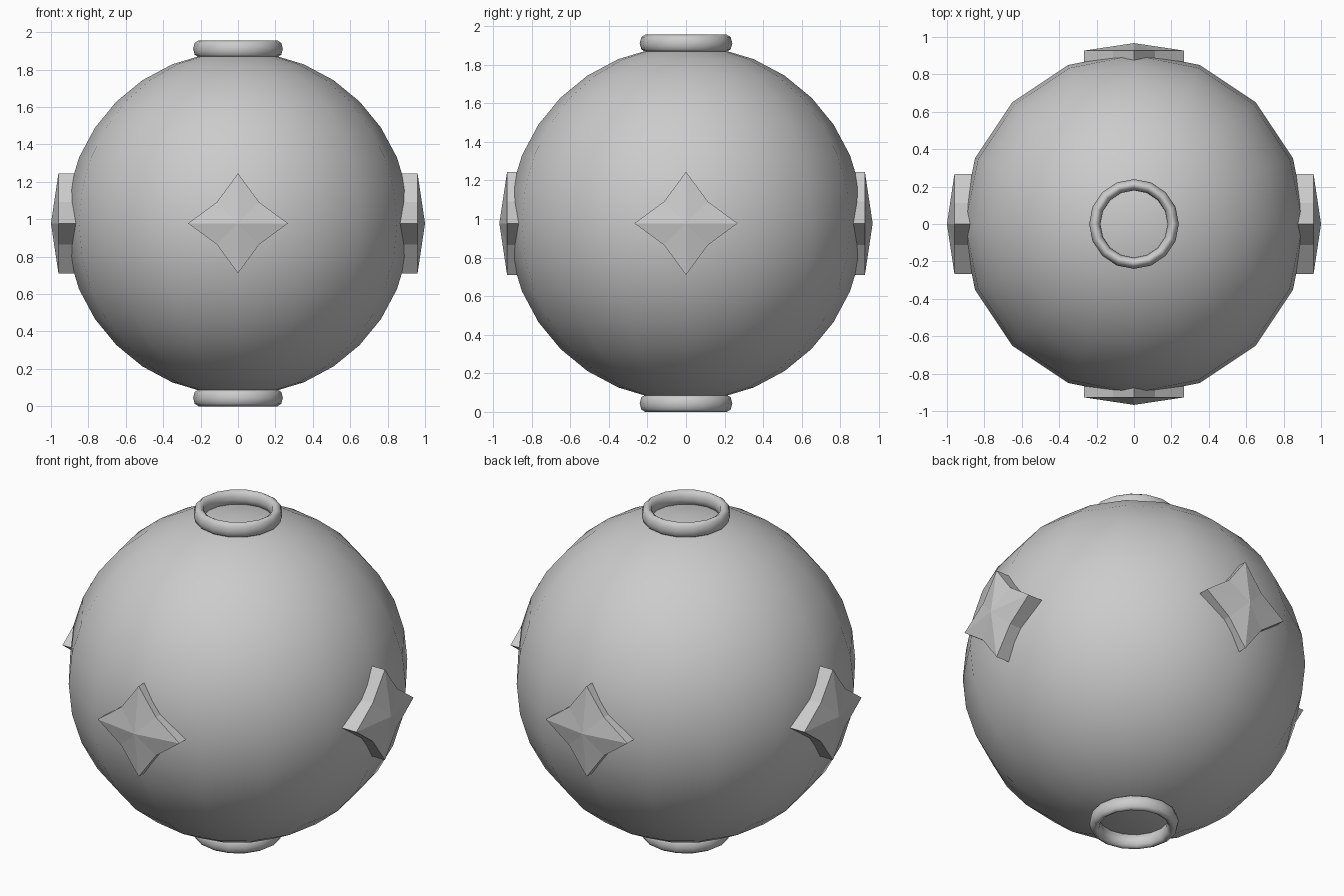
import bpy, bmesh
from math import radians, pi, sin, cos
from mathutils import Matrix

if "Cube" in bpy.data.objects:
    bpy.data.objects.remove(bpy.data.objects["Cube"])

MID = 0.978   # height of the ball's centre
R = 0.92      # ball radius


def finish(name, bm, smooth):
    bmesh.ops.recalc_face_normals(bm, faces=bm.faces)
    me = bpy.data.meshes.new(name)
    bm.to_mesh(me)
    bm.free()
    for p in me.polygons:
        p.use_smooth = smooth
    ob = bpy.data.objects.new(name, me)
    bpy.context.collection.objects.link(ob)
    return ob


# Ball body
bm = bmesh.new()
bmesh.ops.create_uvsphere(bm, u_segments=16, v_segments=16, radius=R)
ball = finish("ball", bm, True)
ball.location.z = MID


# Collars at the two poles
def collar(name, z):
    bpy.ops.mesh.primitive_torus_add(major_segments=16, minor_segments=8,
                                     major_radius=0.21, minor_radius=0.03,
                                     location=(0, 0, z))
    ob = bpy.context.object
    ob.name = name
    ob.scale.z = 1.5
    for p in ob.data.polygons:
        p.use_smooth = True


collar("top_collar", 2 * MID - 0.045)
collar("bottom_collar", 0.045)


# Four-pointed star studs with a raised centre, facing +x before turning
def stud(name, angle, tip):
    bm = bmesh.new()
    base, rim = [], []
    for i in range(8):
        r = 0.267 if i % 2 == 0 else 0.16
        a = i * pi / 4
        y, z = r * cos(a), r * sin(a)
        base.append(bm.verts.new((0.84, y, z)))
        rim.append(bm.verts.new((tip - 0.04, y, z)))
    apex = bm.verts.new((tip, 0, 0))
    for i in range(8):
        j = (i + 1) % 8
        bm.faces.new((base[i], base[j], rim[j], rim[i]))
        bm.faces.new((rim[i], rim[j], apex))
    bm.faces.new(base)
    bmesh.ops.transform(bm, verts=bm.verts,
                        matrix=Matrix.Rotation(radians(angle), 4, 'Z'))
    ob = finish(name, bm, False)
    ob.location.z = MID


stud("right_stud", 0, 1.0)
stud("back_stud", 90, 0.967)
stud("left_stud", 180, 1.0)
stud("front_stud", 270, 0.967)
